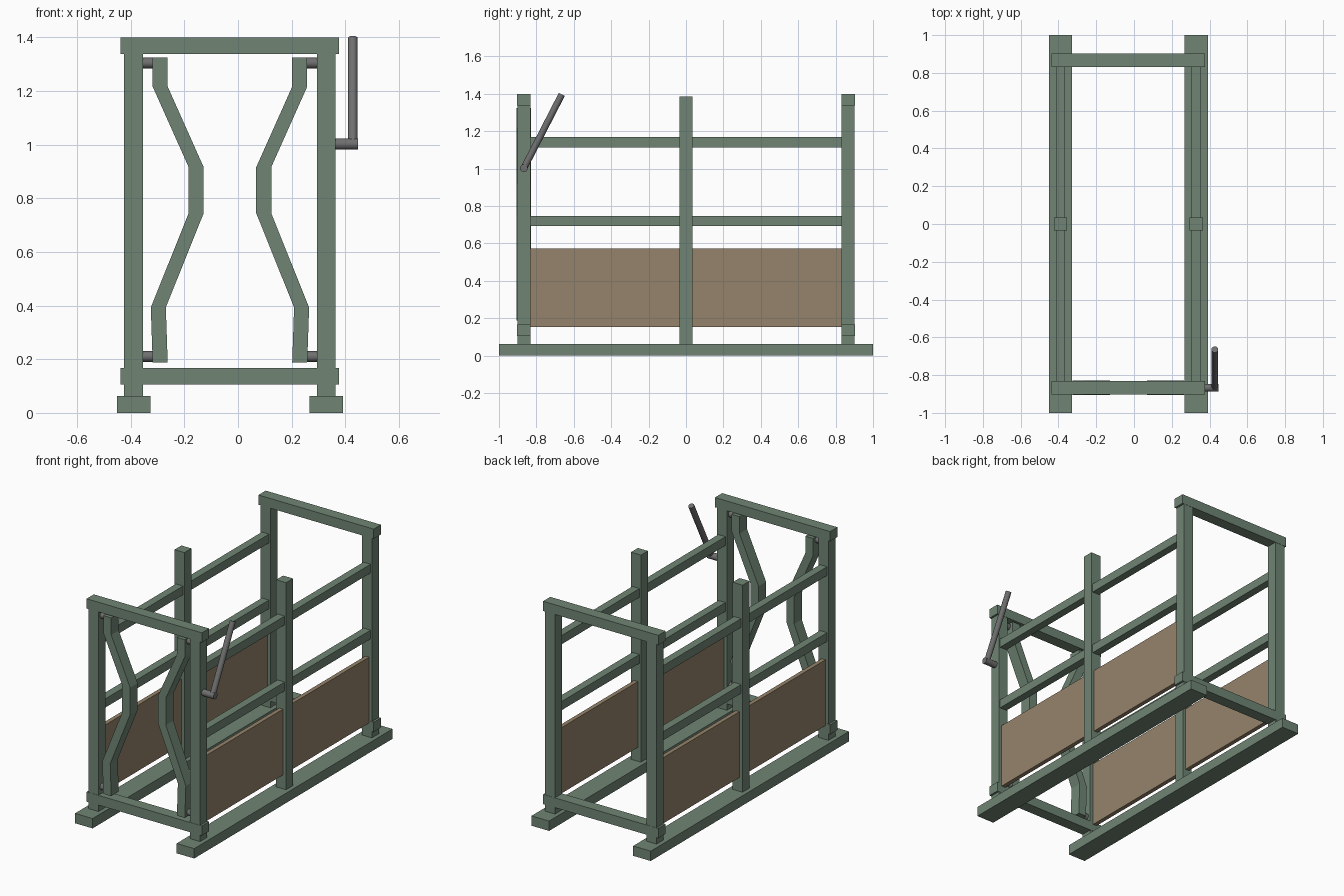
import bpy, bmesh
from mathutils import Vector

if "Cube" in bpy.data.objects:
    bpy.data.objects.remove(bpy.data.objects["Cube"])

CX = -0.03      # centre line of the crate frame
OFF = 0.359     # side frame distance from the centre line
END = 0.867     # end frame distance in y


def material(name, rgb):
    m = bpy.data.materials.new(name)
    m.diffuse_color = (*rgb, 1)
    m.use_nodes = True
    m.node_tree.nodes["Principled BSDF"].inputs["Base Color"].default_value = m.diffuse_color
    return m


GREEN = material("green_paint", (0.16, 0.235, 0.175))
WOOD = material("brown_board", (0.30, 0.23, 0.145))
STEEL = material("dark_steel", (0.16, 0.16, 0.16))


def finish(name, bm, mat):
    bmesh.ops.recalc_face_normals(bm, faces=bm.faces)
    me = bpy.data.meshes.new(name)
    bm.to_mesh(me)
    bm.free()
    me.materials.append(mat)
    ob = bpy.data.objects.new(name, me)
    bpy.context.collection.objects.link(ob)
    return ob


def box(name, x, y, z, mat=GREEN):
    """Box from (min, max) ranges."""
    bm = bmesh.new()
    bmesh.ops.create_cube(bm, size=1)
    for v in bm.verts:
        v.co = [(r[0] + r[1]) / 2 + c * (r[1] - r[0]) for r, c in zip((x, y, z), v.co)]
    return finish(name, bm, mat)


def rod(name, a, b, r):
    """Round bar between two points."""
    a, b = Vector(a), Vector(b)
    bm = bmesh.new()
    bmesh.ops.create_cone(bm, cap_ends=True, segments=16, radius1=r, radius2=r, depth=(b - a).length)
    rot = (b - a).to_track_quat('Z', 'Y')
    for v in bm.verts:
        v.co = rot @ v.co + (a + b) / 2
    ob = finish(name, bm, STEEL)
    bpy.ops.object.select_all(action='DESELECT')
    ob.select_set(True)
    bpy.context.view_layer.objects.active = ob
    bpy.ops.object.shade_smooth_by_angle()


def around(c, h):
    return (c - h, c + h)


def gate_bar(name, s):
    """Bent head gate bar: outline with constant horizontal width, extruded in y."""
    path = [(0.26, 1.325), (0.26, 1.216), (0.126, 0.916), (0.126, 0.744), (0.267, 0.393), (0.26, 0.187)]
    bm = bmesh.new()
    rings = [[bm.verts.new((CX + s * (x + dx), -END + dy, z))
              for dx, dy in ((-.028, -.038), (.028, -.038), (.028, .038), (-.028, .038))]
             for x, z in path]
    for a, b in zip(rings, rings[1:]):
        for i in range(4):
            j = (i + 1) % 4
            bm.faces.new((a[i], a[j], b[j], b[i]))
    bm.faces.new(rings[0])
    bm.faces.new(rings[-1])
    finish(name, bm, GREEN)


for side, s in (("left", -1), ("right", 1)):
    x = CX + s * OFF
    # ground skid and posts
    box(f"{side}_skid", around(x, 0.062), (-1, 1), (0, 0.063))
    for name, y, top in (("front", -END, 1.35), ("middle", 0, 1.385), ("back", END, 1.35)):
        box(f"{side}_{name}_post", around(x, 0.035), around(y, 0.035), (0.05, top))
    # side rails and kick board
    for name, z in (("upper", 1.141), ("lower", 0.72)):
        box(f"{side}_{name}_rail", around(x, 0.025), around(0, END - 0.03), around(z, 0.028))
    box(f"{side}_side_board", around(x, 0.0135), around(0, END - 0.03), (0.152, 0.572), WOOD)
    # head gate bar with hinge pins
    gate_bar(f"{side}_head_gate_bar", s)
    for name, z in (("upper", 1.304), ("lower", 0.21)):
        rod(f"{side}_{name}_gate_pin", (CX + s * 0.34, -END, z), (CX + s * 0.27, -END, z), 0.02)

# cross beams of both end frames
for end, y in (("front", -END), ("back", END)):
    box(f"{end}_top_beam", around(CX, 0.407), around(y, 0.0365), (1.338, 1.4))
    box(f"{end}_bottom_beam", around(CX, 0.407), around(y, 0.0365), (0.105, 0.167))

# gate lever
rod("lever_shaft", (0.34, -END, 1.002), (0.447, -END, 1.002), 0.021)
rod("lever_handle", (0.428, -END, 1.002), (0.428, -0.664, 1.397), 0.018)
